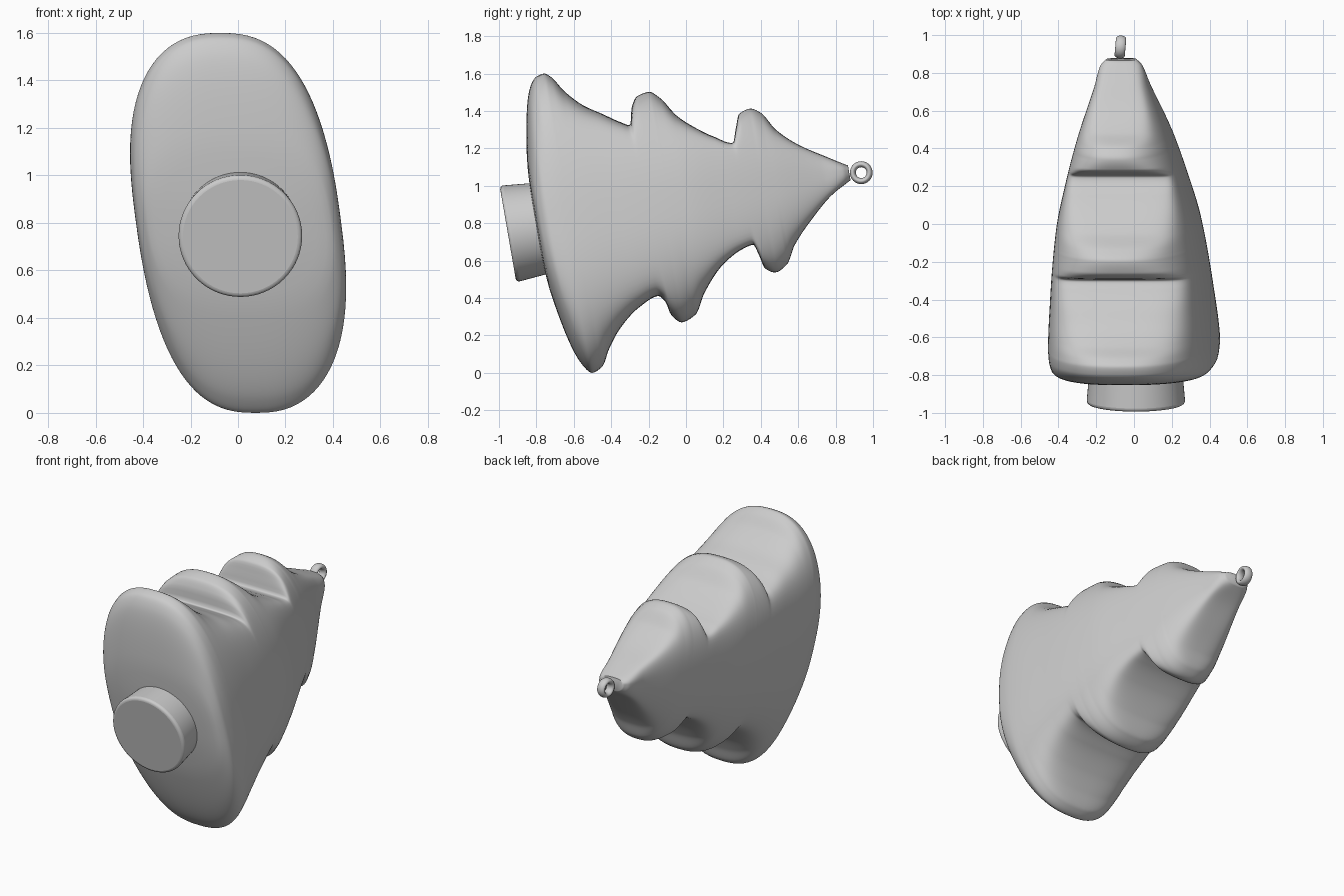
import bpy, bmesh, math
from mathutils import Vector

if "Cube" in bpy.data.objects:
    bpy.data.objects.remove(bpy.data.objects["Cube"])

# Tree frame: u runs from base to tip, v across the tiers, in the tilted y-z plane
A = math.radians(9.8)
CA, SA = math.cos(A), math.sin(A)
BASE_Y, BASE_Z = -0.65, 0.82


def to_local(p):
    y, z = p[0] - BASE_Y, p[1] - BASE_Z
    return (y * CA + z * SA, -y * SA + z * CA)


def to_world(x, u, v):
    return Vector((x - 0.045 * u - 0.13 * v + 0.06 * v ** 3,
                   BASE_Y + u * CA - v * SA,
                   BASE_Z + u * SA + v * CA))


def make_curve(pts):
    """Smooth curve through the points without overshoot (monotone cubic)."""
    d = [(q[1] - p[1]) / (q[0] - p[0]) for p, q in zip(pts, pts[1:])]
    m = [d[0]] + [2 * a * b / (a + b) if a * b > 0 else 0 for a, b in zip(d, d[1:])] + [d[-1]]

    def f(u):
        u = min(max(u, pts[0][0]), pts[-1][0])
        i = 0
        while i < len(d) - 1 and u > pts[i + 1][0]:
            i += 1
        h = pts[i + 1][0] - pts[i][0]
        t = (u - pts[i][0]) / h
        return ((1 + 2 * t) * (1 - t) ** 2 * pts[i][1] + t * (1 - t) ** 2 * h * m[i]
                + t * t * (3 - 2 * t) * pts[i + 1][1] + t * t * (t - 1) * h * m[i + 1])
    return f


# Side silhouettes (y, z) of the upper and lower tiers
top = [(-0.835, 1.52), (-0.80, 1.583), (-0.76, 1.60), (-0.72, 1.58), (-0.65, 1.505),
       (-0.55, 1.43), (-0.45, 1.385), (-0.35, 1.34), (-0.30, 1.325), (-0.29, 1.42),
       (-0.26, 1.48), (-0.20, 1.502), (-0.14, 1.47), (-0.05, 1.375), (0.05, 1.31),
       (0.15, 1.262), (0.25, 1.23), (0.265, 1.30), (0.285, 1.385), (0.34, 1.412),
       (0.40, 1.39), (0.48, 1.30), (0.60, 1.22), (0.75, 1.155), (0.86, 1.11)]
bottom = [(-0.56, 0.05), (-0.50, 0.0), (-0.45, 0.03), (-0.41, 0.13), (-0.35, 0.24),
          (-0.25, 0.35), (-0.15, 0.41), (-0.11, 0.38), (-0.08, 0.31), (-0.02, 0.27),
          (0.05, 0.31), (0.10, 0.43), (0.20, 0.58), (0.30, 0.66), (0.36, 0.685),
          (0.39, 0.63), (0.42, 0.56), (0.48, 0.537), (0.54, 0.58), (0.58, 0.68),
          (0.68, 0.83), (0.78, 0.95), (0.88, 1.03)]
dome = [(-0.163, 0.0), (-0.143, 0.35)]
top_uv = [to_local(p) for p in top]
bottom_uv = [(u, -v) for u, v in map(to_local, bottom)]
hi, lo = make_curve(dome + top_uv), make_curve(dome + bottom_uv)
# Envelopes over the tier tips: the flat sides follow these, notches are cut in
hull_hi = make_curve([top_uv[i] for i in (2, 11, 19, 24)])
hull_lo = make_curve([bottom_uv[i] for i in (1, 9, 17, 22)])
# Half thickness along the tree
half = make_curve([(-0.163, 0.0), (-0.15, 0.30), (-0.13, 0.39), (-0.08, 0.425), (0.0, 0.432),
                   (0.3, 0.412), (0.65, 0.37), (0.9, 0.31), (1.15, 0.235), (1.4, 0.145),
                   (1.51, 0.11), (1.545, 0.08)])


def cut(h, hull, peak):
    """Limit height h on the hull section so that its middle lands on peak."""
    if h < 1e-6 or hull <= peak * 1.0005:
        return h
    p = 7
    k = (peak / h) ** p + 1 - (peak / hull) ** p
    return peak * k ** (-1 / p)


# Tree body: rounded sections lofted from base to tip
bm = bmesh.new()
SEG, STEPS = 96, 240
rings = []
for i in range(STEPS + 1):
    u = -0.162 + 1.705 * i / STEPS
    w, ring = half(u), []
    sides = []
    for prof, hull, start in ((hi, hull_hi, top_uv[2][0]), (lo, hull_lo, bottom_uv[1][0])):
        peak = prof(u)
        sides.append((peak, max(hull(u), peak) if u > start else peak))
    for k in range(SEG):
        t = 2 * math.pi * k / SEG
        c, s = math.cos(t), math.sin(t)
        x = w * math.copysign(abs(c) ** 0.8, c)
        peak, hull = sides[0] if s >= 0 else sides[1]
        v = math.copysign(cut(hull * abs(s) ** 0.8, hull, peak), s)
        ring.append(bm.verts.new(to_world(x, u, v)))
    rings.append(ring)
for a, b in zip(rings, rings[1:]):
    for k in range(SEG):
        n = (k + 1) % SEG
        bm.faces.new((a[k], a[n], b[n], b[k]))
bm.faces.new(rings[0])
bm.faces.new(rings[-1])
bmesh.ops.recalc_face_normals(bm, faces=bm.faces)
mesh = bpy.data.meshes.new("tree_body")
bm.to_mesh(mesh)
bm.free()
tree = bpy.data.objects.new("tree_body", mesh)
bpy.context.collection.objects.link(tree)


def shade(ob, angle):
    bpy.ops.object.select_all(action='DESELECT')
    ob.select_set(True)
    bpy.context.view_layer.objects.active = ob
    bpy.ops.object.shade_smooth_by_angle(angle=math.radians(angle))


shade(tree, 70)

# Trunk: short, slightly tapered disc on the base
axis = Vector((0, CA, SA))
length = 0.30
bpy.ops.mesh.primitive_cone_add(vertices=64, radius1=0.262, radius2=0.235, depth=length,
                                location=Vector((0.01, -0.952, 0.742)) + axis * length / 2,
                                rotation=axis.to_track_quat('Z', 'Y').to_euler())
trunk = bpy.context.object
trunk.name = "trunk"
bev = trunk.modifiers.new("rounded_rim", 'BEVEL')
bev.width, bev.segments = 0.02, 4
bev.limit_method = 'ANGLE'
bev.angle_limit = math.radians(40)
shade(trunk, 40)

# Hanging ring at the tip
bpy.ops.mesh.primitive_torus_add(major_segments=40, minor_segments=16,
                                 major_radius=0.045, minor_radius=0.016,
                                 location=(-0.072, 0.937, 1.07),
                                 rotation=(0, math.radians(90), math.radians(-5)))
loop = bpy.context.object
loop.name = "hanging_ring"
loop.scale.z = 1.7
shade(loop, 60)
